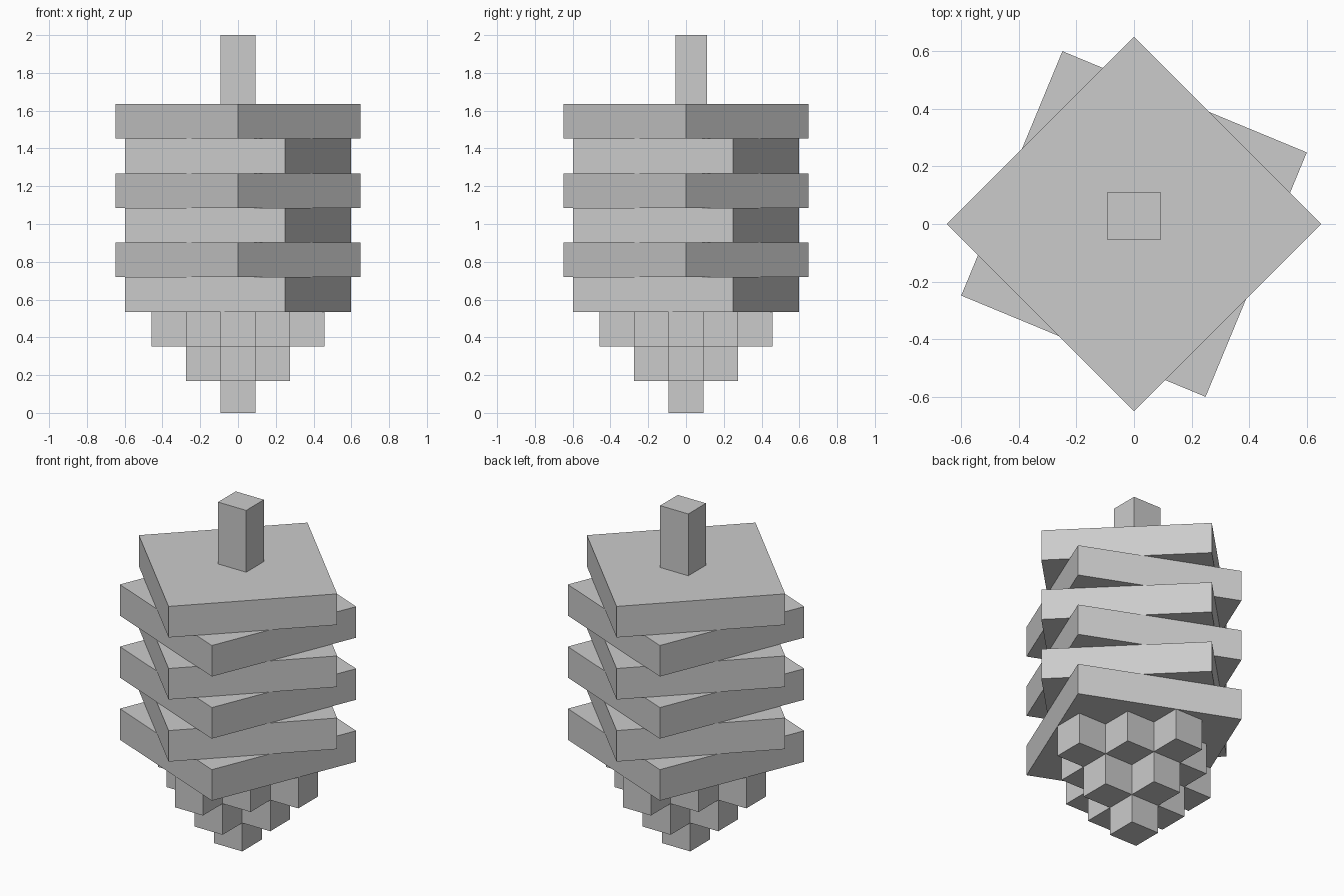
import bpy, bmesh, math

if "Cube" in bpy.data.objects:
    bpy.data.objects.remove(bpy.data.objects["Cube"])

U = 0.1833          # basic block size
Z_TIERS = [0.0, 0.168, 0.352, 0.535]
Z_SLABS = 0.535


def prism(name, outline, z0, z1):
    """Extrude a counter-clockwise xy outline from z0 to z1."""
    bm = bmesh.new()
    base = bm.faces.new([bm.verts.new((x, y, z0)) for x, y in outline])
    top = bmesh.ops.extrude_face_region(bm, geom=[base])["geom"]
    verts = [v for v in top if isinstance(v, bmesh.types.BMVert)]
    bmesh.ops.translate(bm, verts=verts, vec=(0, 0, z1 - z0))
    bmesh.ops.recalc_face_normals(bm, faces=bm.faces)
    mesh = bpy.data.meshes.new(name)
    bm.to_mesh(mesh)
    bm.free()
    obj = bpy.data.objects.new(name, mesh)
    bpy.context.collection.objects.link(obj)
    return obj


def stepped_diamond(n):
    """Outline of a diamond of blocks reaching n blocks from the centre."""
    quarter = []
    for k in range(n + 1):
        x = (n - k + 0.5) * U
        quarter += [(x, (k - 0.5) * U), (x, (k + 0.5) * U)]
    quarter.pop()   # shared with the next quarter
    pts = []
    for _ in range(4):
        pts += quarter
        quarter = [(-y, x) for x, y in quarter]
    return pts


def square(radius, degrees):
    return [(radius * math.cos(math.radians(degrees + 90 * i)),
             radius * math.sin(math.radians(degrees + 90 * i))) for i in range(4)]


# stepped tip made of block tiers
for n in range(3):
    prism(f"tip_tier_{n + 1}", stepped_diamond(n), Z_TIERS[n], Z_TIERS[n + 1])

# stack of six square slabs, alternately turned
for i in range(6):
    z = Z_SLABS + i * U
    prism(f"slab_{i + 1}", square(0.648, 0 if i % 2 else 22.5), z, z + U)

# post on top, slightly off centre towards the back
prism("top_post", [(-0.092, -0.055), (0.092, -0.055), (0.092, 0.11), (-0.092, 0.11)],
      Z_SLABS + 6 * U, 2.0)
